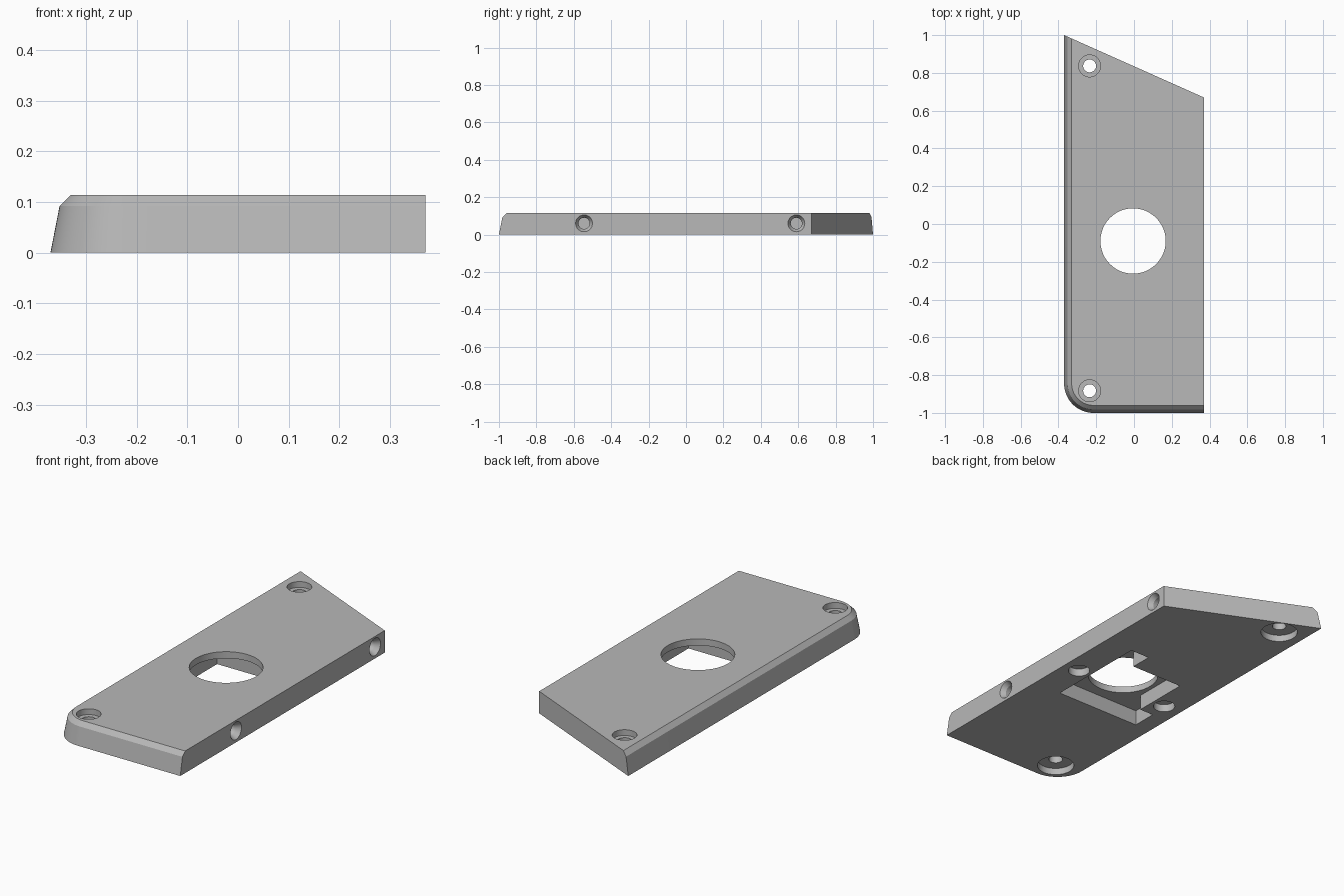
import bpy, bmesh, math
from mathutils import Matrix, Vector

cube = bpy.data.objects.get("Cube")
if cube:
    bpy.data.objects.remove(cube, do_unlink=True)

# Single plain grey finish
grey = bpy.data.materials.new("plain_grey")
grey.use_nodes = True
colour = (0.48, 0.48, 0.48, 1)
grey.diffuse_color = colour
grey.node_tree.nodes["Principled BSDF"].inputs["Base Color"].default_value = colour

HALF_W, TOP, CORNER = 0.37, 0.114, 0.155


def loft(name, rings):
    """Solid skinned through matching rings of 3D points, bottom to top."""
    bm = bmesh.new()
    loops = [[bm.verts.new(p) for p in ring] for ring in rings]
    for low, high in zip(loops, loops[1:]):
        for i in range(len(low)):
            j = (i + 1) % len(low)
            bm.faces.new((low[i], low[j], high[j], high[i]))
    bm.faces.new(loops[0][::-1])
    bm.faces.new(loops[-1])
    bmesh.ops.recalc_face_normals(bm, faces=bm.faces)
    mesh = bpy.data.meshes.new(name)
    bm.to_mesh(mesh)
    bm.free()
    obj = bpy.data.objects.new(name, mesh)
    bpy.context.collection.objects.link(obj)
    mesh.materials.append(grey)
    return obj


def outline(inset, z):
    """Plate outline: rounded front corner, slanted back, inset on two sides."""
    def slant(x):
        return 1 - 0.446 * (x + HALF_W)
    left = -HALF_W + inset
    points = [(HALF_W, -1 + inset, z), (HALF_W, slant(HALF_W), z), (left, slant(left), z)]
    r = CORNER - inset
    for i in range(17):
        a = math.pi + i / 16 * math.pi / 2
        points.append((CORNER - HALF_W + r * math.cos(a), CORNER - 1 + r * math.sin(a), z))
    return points


def turned(name, profile, centre, axis="z"):
    """Round cutter from (radius, distance) pairs along z or x."""
    rot = Matrix.Rotation(math.pi / 2, 4, "Y") if axis == "x" else Matrix()
    rings = []
    for r, d in profile:
        angles = [i / 48 * math.tau for i in range(48)]
        rings.append([Vector(centre) + rot @ Vector((r * math.cos(a), r * math.sin(a), d))
                      for a in angles])
    return loft(name, rings)


# Plate with leaning walls and a chamfered top edge
plate = loft("mounting_plate", [outline(0, 0), outline(0.018, 0.092), outline(0.04, TOP)])

cutters = []

# Large central opening
cutters.append(turned("opening_cutter", [(0.173, -0.1), (0.173, 0.3)], (-0.005, -0.09, 0)))

# Stepped pocket in the underside, with two side arms
pocket = [(0.21, -0.23), (0.21, 0.32), (0.1, 0.32), (0.1, 0.205), (-0.2, 0.205),
          (-0.2, -0.1), (-0.28, -0.1), (-0.28, -0.23)]
cutters.append(loft("pocket_cutter", [[(x, y - 0.09, z) for x, y in pocket]
                                      for z in (-0.1, 0.08)]))

# Corner screw holes, recessed from both faces
for y in (-0.883, 0.837):
    cutters.append(turned("screw_cutter",
                          [(0.09, -0.1), (0.09, 0.035), (0.034, 0.035),
                           (0.034, 0.084), (0.058, 0.084), (0.058, 0.2)], (-0.235, y, 0)))

# Blind holes beside the pocket
for x in (-0.27, 0.28):
    cutters.append(turned("blind_cutter", [(0.053, -0.1), (0.053, 0.04)], (x, -0.09, 0)))

# Countersunk holes in the straight side
for y in (-0.545, 0.59):
    cutters.append(turned("side_cutter",
                          [(0.03, -0.1), (0.03, -0.025), (0.045, 0), (0.045, 0.1)],
                          (HALF_W, y, 0.06), "x"))

# Cut every hole, then drop the cutters
bpy.context.view_layer.objects.active = plate
plate.select_set(True)
for cutter in cutters:
    cutter.hide_render = True
    mod = plate.modifiers.new("cut", "BOOLEAN")
    mod.operation = "DIFFERENCE"
    mod.solver = "EXACT"
    mod.object = cutter
    bpy.ops.object.modifier_apply(modifier=mod.name)
    bpy.data.objects.remove(cutter, do_unlink=True)

bpy.ops.object.shade_smooth_by_angle(angle=math.radians(25))
